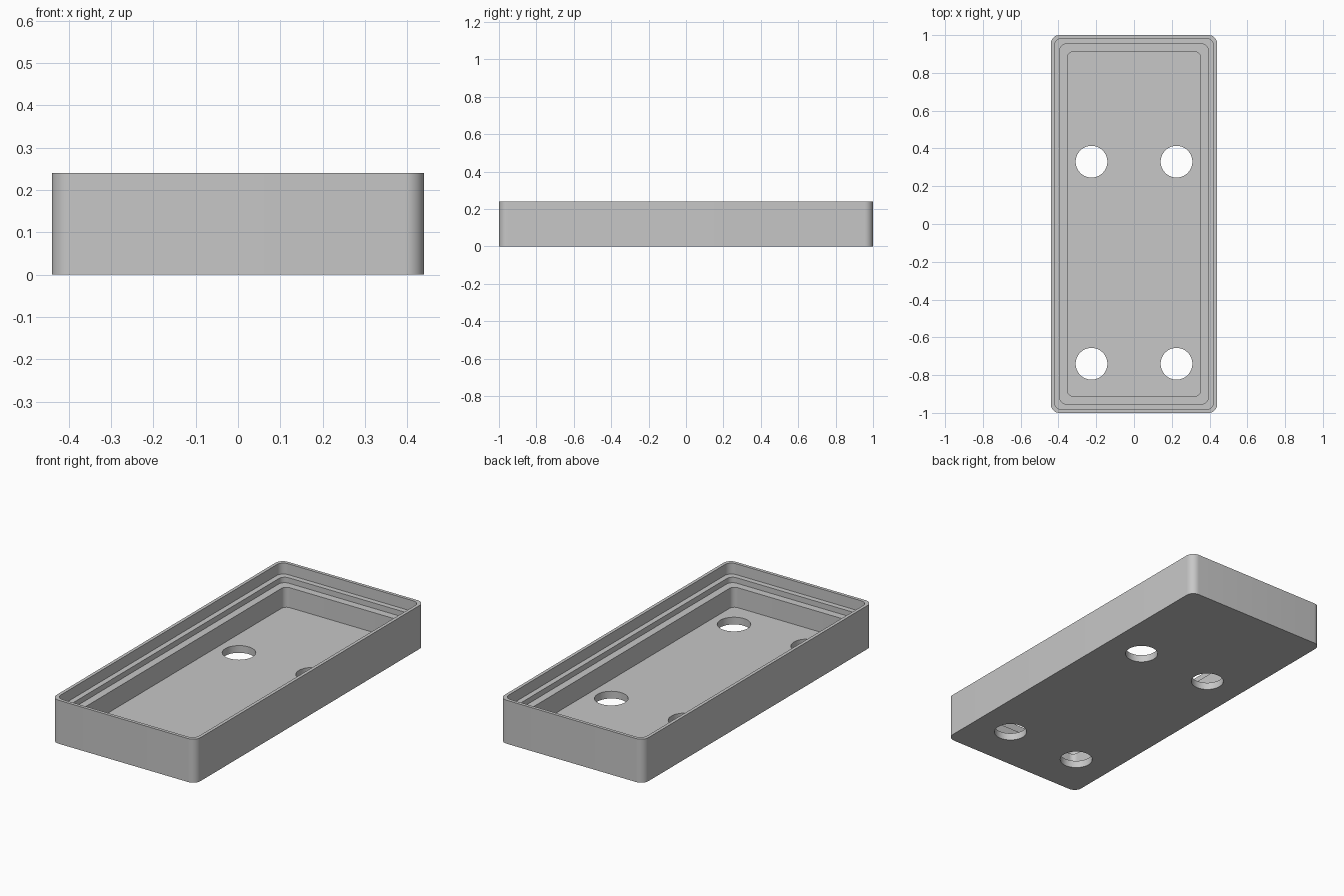
import bpy
import bmesh
from math import pi, cos, sin, radians

cube = bpy.data.objects.get("Cube")
if cube:
    bpy.data.objects.remove(cube, do_unlink=True)

HALF_X, HALF_Y, HEIGHT, FLOOR = 0.44, 1.0, 0.24, 0.04
CORNER_STEPS = 10

grey = bpy.data.materials.new("plain_grey")
grey.use_nodes = True
colour = (0.57, 0.57, 0.57, 1)
grey.diffuse_color = colour
grey.node_tree.nodes["Principled BSDF"].inputs["Base Color"].default_value = colour


def rounded_ring(bm, inset, z, radius):
    """Loop of vertices around a rounded rectangle."""
    cx, cy = HALF_X - inset - radius, HALF_Y - inset - radius
    ring = []
    for quarter, (sx, sy) in enumerate([(1, 1), (-1, 1), (-1, -1), (1, -1)]):
        for i in range(CORNER_STEPS + 1):
            a = (quarter + i / CORNER_STEPS) * pi / 2
            ring.append(bm.verts.new((sx * cx + radius * cos(a),
                                      sy * cy + radius * sin(a), z)))
    return ring


# Tray section from the underside, up the outer wall, down the stepped inside:
# inset from the outer wall, height, corner radius
section = [
    (0, 0, 0.045), (0, HEIGHT, 0.045),
    (0.018, HEIGHT, 0.04), (0.018, 0.18, 0.04),
    (0.047, 0.18, 0.035), (0.047, 0.15, 0.035),
    (0.088, 0.15, 0.03), (0.088, FLOOR, 0.03),
]
bm = bmesh.new()
rings = [rounded_ring(bm, *row) for row in section]
for low, high in zip(rings, rings[1:]):
    n = len(low)
    for i in range(n):
        j = (i + 1) % n
        bm.faces.new((low[i], low[j], high[j], high[i]))
bm.faces.new(rings[0][::-1])
bm.faces.new(rings[-1])
bmesh.ops.recalc_face_normals(bm, faces=bm.faces[:])
mesh = bpy.data.meshes.new("stepped_tray")
bm.to_mesh(mesh)
bm.free()
mesh.materials.append(grey)
tray = bpy.data.objects.new("stepped_tray", mesh)
bpy.context.collection.objects.link(tray)

# Four round holes through the floor
cutters = []
for x in (-0.225, 0.225):
    for y in (-0.74, 0.33):
        bpy.ops.mesh.primitive_cylinder_add(vertices=64, radius=0.084, depth=0.1,
                                            location=(x, y, FLOOR / 2))
        cutter = bpy.context.object
        cutter.name = "hole_cutter"
        cutter.hide_render = True
        cutter.data.materials.append(grey)
        cutters.append(cutter)
        cut = tray.modifiers.new("floor_hole", "BOOLEAN")
        cut.operation = "DIFFERENCE"
        cut.solver = "EXACT"
        cut.object = cutter

bpy.ops.object.select_all(action="DESELECT")
tray.select_set(True)
bpy.context.view_layer.objects.active = tray
for name in [m.name for m in tray.modifiers]:
    bpy.ops.object.modifier_apply(modifier=tray.modifiers[0].name)
for cutter in cutters:
    bpy.data.objects.remove(cutter, do_unlink=True)

bpy.ops.object.shade_smooth_by_angle(angle=radians(30))
